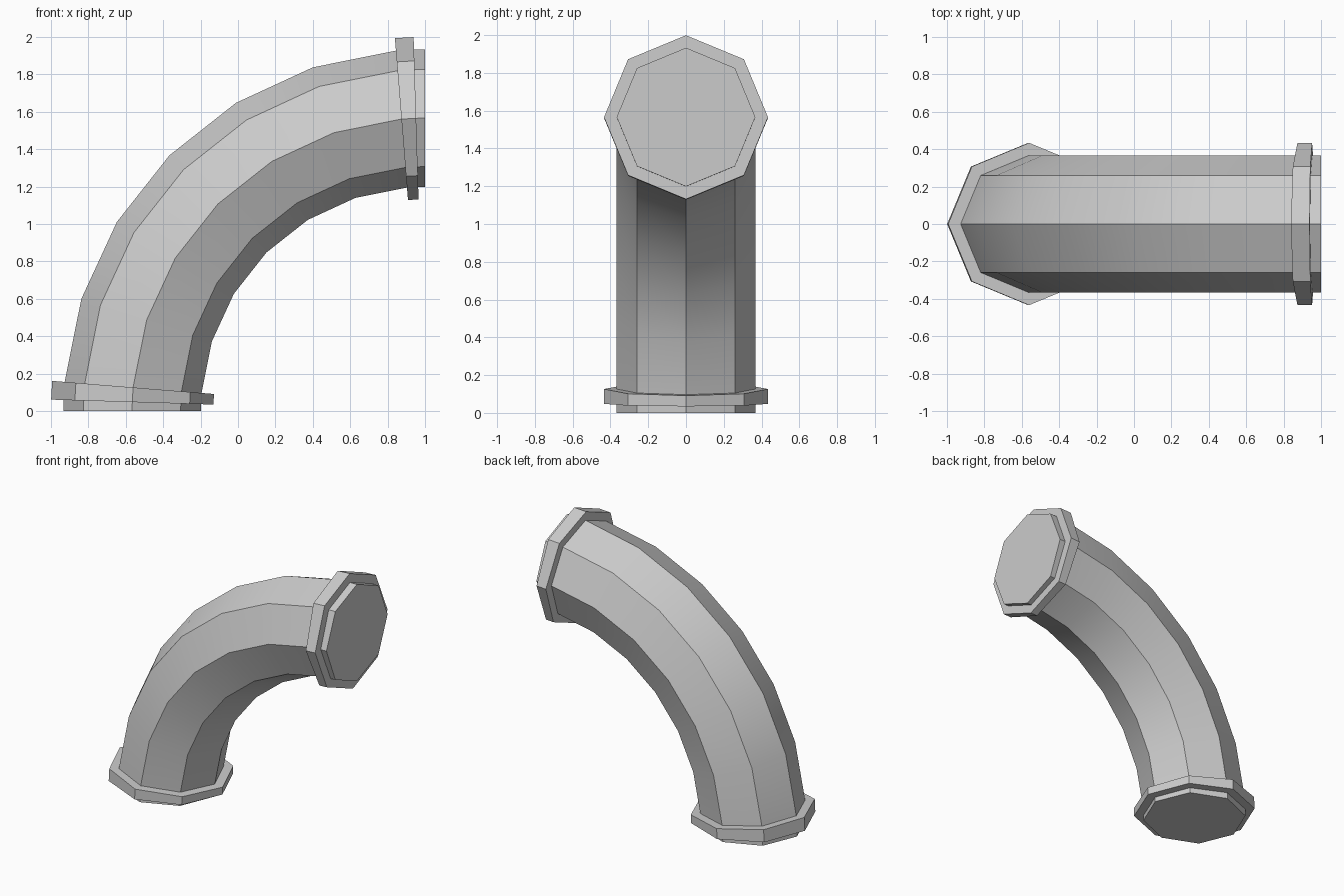
import bpy, bmesh
from math import sin, cos, radians, pi

if "Cube" in bpy.data.objects:
    bpy.data.objects.remove(bpy.data.objects["Cube"])

BEND_R = 1.566           # centreline radius, bend centre at (1, 0, 0)
PIPE_R, RIM_R = 0.367, 0.434
SIDES = 8


def add_ring(bm, degrees, radius):
    """Octagonal cross-section at an angle along the bend."""
    a = radians(degrees)
    ring = []
    for i in range(SIDES):
        t = 2 * pi * i / SIDES
        d = BEND_R + radius * cos(t)
        ring.append(bm.verts.new((1 - d * cos(a), radius * sin(t), d * sin(a))))
    return ring


# Ring stations: stub, raised rim, then the bend, mirrored at the far end
lo, hi, segments = 1.75, 4.62, 6
rim = [(0, PIPE_R), (lo, PIPE_R), (lo, RIM_R), (hi, RIM_R), (hi, PIPE_R)]
step = (90 - 2 * hi) / segments
bend = [(hi + step * k, PIPE_R) for k in range(1, segments)]
stations = rim + bend + [(90 - a, r) for a, r in reversed(rim)]

bm = bmesh.new()
rings = [add_ring(bm, a, r) for a, r in stations]

# Skin between neighbouring rings
for r0, r1 in zip(rings, rings[1:]):
    for i in range(SIDES):
        j = (i + 1) % SIDES
        bm.faces.new((r0[i], r0[j], r1[j], r1[i]))

# End caps
bm.faces.new(rings[0])
bm.faces.new(rings[-1])
bmesh.ops.recalc_face_normals(bm, faces=bm.faces)

mesh = bpy.data.meshes.new("pipe_elbow")
bm.to_mesh(mesh)
bm.free()
pipe = bpy.data.objects.new("pipe_elbow", mesh)
bpy.context.collection.objects.link(pipe)

# Smooth along the bend, sharp between the eight sides
bpy.context.view_layer.objects.active = pipe
pipe.select_set(True)
bpy.ops.object.shade_smooth_by_angle(angle=radians(30))
